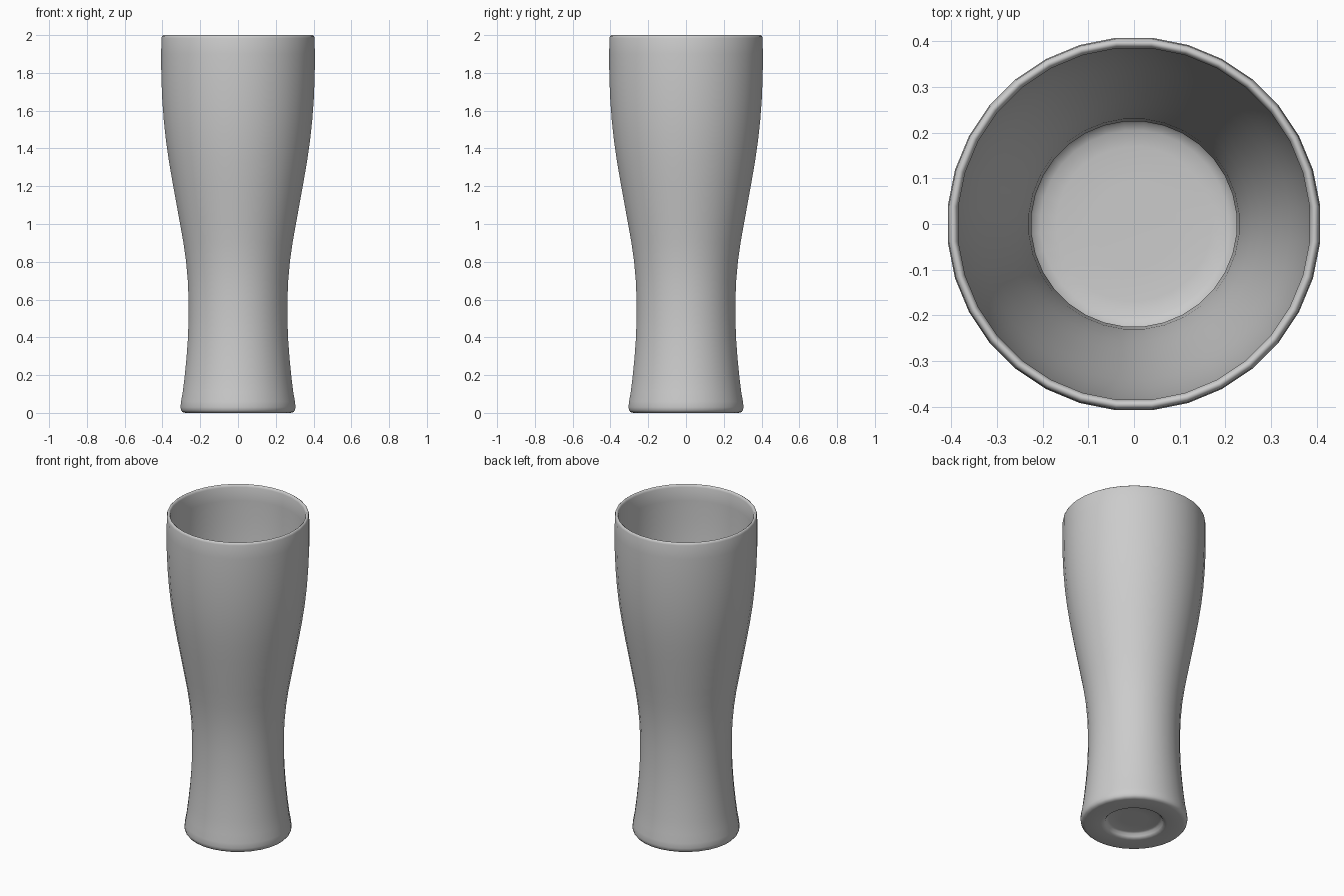
import bpy, bmesh, math

SIDES = 32

# (radius, height) from the underside centre, up the outside, over the rim, down to the inner floor
underside = [(0.08, 0.032), (0.145, 0.031), (0.158, 0.026), (0.165, 0.012), (0.175, 0.003), (0.19, 0.0)]
foot = [(0.28, 0.0), (0.295, 0.004), (0.303, 0.014), (0.306, 0.03), (0.303, 0.06)]
outer = [(0.294, 0.11), (0.284, 0.19), (0.274, 0.29), (0.266, 0.40), (0.263, 0.50), (0.263, 0.60),
         (0.267, 0.70), (0.276, 0.80), (0.290, 0.90), (0.308, 1.00), (0.328, 1.11), (0.348, 1.22),
         (0.367, 1.33), (0.383, 1.44), (0.395, 1.55), (0.403, 1.66), (0.408, 1.78), (0.409, 1.90)]
rim = [(0.407, 1.985), (0.404, 1.995), (0.397, 2.0), (0.390, 1.995), (0.386, 1.985)]
# the inside follows the outside, a little thicker towards the base
inner = [(r - 0.023 - 0.015 * max(0, min(1, (1.4 - z) / 0.8)), z) for r, z in reversed(outer[2:])]
floor = [(0.232, 0.16), (0.222, 0.145), (0.205, 0.136), (0.17, 0.131), (0.09, 0.13)]
profile = underside + foot + outer + rim + inner + floor

bm = bmesh.new()
rings = []
for r, z in profile:
    ring = []
    for i in range(SIDES):
        a = 2 * math.pi * (i + 0.5) / SIDES
        ring.append(bm.verts.new((r * math.cos(a), r * math.sin(a), z)))
    rings.append(ring)

# walls
for low, high in zip(rings, rings[1:]):
    for i in range(SIDES):
        j = (i + 1) % SIDES
        bm.faces.new((low[i], low[j], high[j], high[i]))

# centres of the underside and the inner floor
bm.faces.new(rings[0][::-1])
bm.faces.new(rings[-1])
bmesh.ops.recalc_face_normals(bm, faces=bm.faces)
for f in bm.faces:
    f.smooth = True

mesh = bpy.data.meshes.new("beer_glass")
bm.to_mesh(mesh)
bm.free()
glass = bpy.data.objects.new("beer_glass", mesh)
bpy.context.collection.objects.link(glass)
